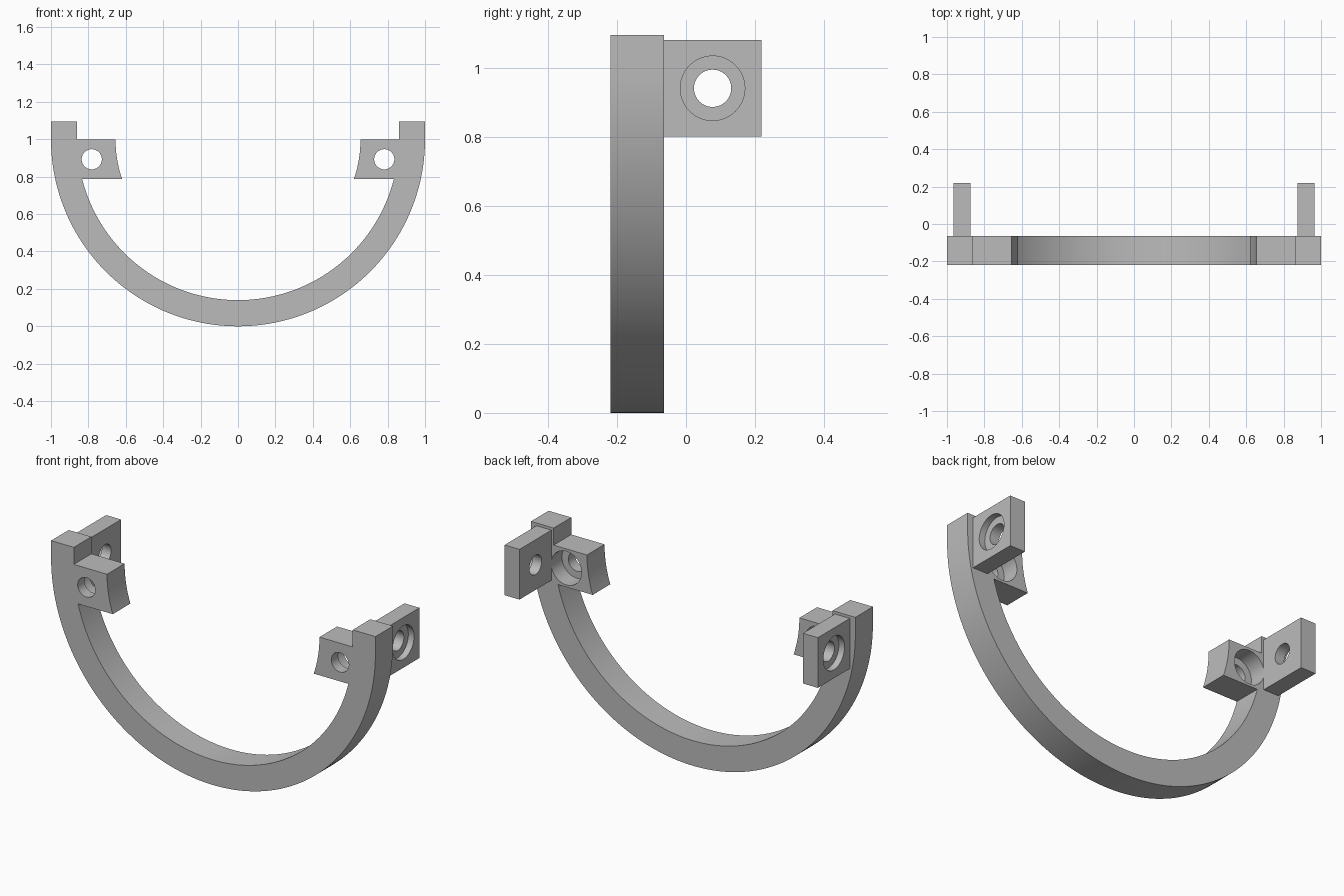
import bpy, bmesh
from math import sin, cos, asin, pi, radians
from mathutils import Matrix, Vector

cube = bpy.data.objects.get("Cube")
if cube:
    bpy.data.objects.remove(cube, do_unlink=True)

grey = bpy.data.materials.new("light grey")
grey.use_nodes = True
COLOR = (0.5, 0.5, 0.5, 1)
grey.diffuse_color = COLOR
grey.node_tree.nodes["Principled BSDF"].inputs["Base Color"].default_value = COLOR

FRONT, BACK = -0.218, -0.063      # depth of the half ring
CENTRE_Z, TOP = 1.0, 1.095
R_OUT, R_IN, R_LUG = 1.0, 0.86, 0.655
LUG_DROP = 0.213                  # lug height below the ring centre
HOLE, BORE = 0.054, 0.0935


def make_object(name, bm):
    bmesh.ops.recalc_face_normals(bm, faces=bm.faces)
    mesh = bpy.data.meshes.new(name)
    bm.to_mesh(mesh)
    bm.free()
    mesh.materials.append(grey)
    obj = bpy.data.objects.new(name, mesh)
    bpy.context.collection.objects.link(obj)
    return obj


def arc(radius, start, end, steps):
    """Points below the ring centre; angles run down from the +x axis."""
    angles = [start + (end - start) * i / steps for i in range(steps + 1)]
    return [(radius * cos(a), CENTRE_Z - radius * sin(a)) for a in angles]


def drill(target, centre, axis, radius, length):
    """Cut a round hole centred on a point, along the given axis."""
    bm = bmesh.new()
    turn = Vector((0, 0, 1)).rotation_difference(Vector(axis)).to_matrix().to_4x4()
    bmesh.ops.create_cone(bm, cap_ends=True, segments=48, radius1=radius,
                          radius2=radius, depth=length,
                          matrix=Matrix.Translation(centre) @ turn)
    cutter = make_object("hole_cutter", bm)
    mod = target.modifiers.new("hole", 'BOOLEAN')
    mod.operation, mod.solver, mod.object = 'DIFFERENCE', 'EXACT', cutter
    bpy.context.view_layer.objects.active = target
    bpy.ops.object.modifier_apply(modifier=mod.name)
    bpy.data.objects.remove(cutter, do_unlink=True)


def shade(obj):
    bpy.ops.object.select_all(action='DESELECT')
    obj.select_set(True)
    bpy.context.view_layer.objects.active = obj
    bpy.ops.object.shade_smooth_by_angle(angle=radians(30))


# Half ring with end posts and inner lugs, extruded from one outline
half = arc(R_OUT, pi / 2, 0, 48) + [(R_OUT, TOP), (R_IN, TOP), (R_IN, CENTRE_Z)]
half += arc(R_LUG, 0, asin(LUG_DROP / R_LUG), 10)
half += arc(R_IN, asin(LUG_DROP / R_IN), pi / 2, 40)
outline = half + [(-x, z) for x, z in half[-2:0:-1]]
bm = bmesh.new()
face = bm.faces.new([bm.verts.new((x, FRONT, z)) for x, z in outline])
new = bmesh.ops.extrude_face_region(bm, geom=[face])["geom"]
bmesh.ops.translate(bm, vec=(0, BACK - FRONT, 0),
                    verts=[v for v in new if isinstance(v, bmesh.types.BMVert)])
ring = make_object("half_ring", bm)

# Lug screw holes, counterbored from the back
for side in (-1, 1):
    x, z = side * 0.782, 0.893
    drill(ring, (x, (FRONT + BACK) / 2, z), (0, 1, 0), HOLE, 0.4)
    drill(ring, (x, BACK, z), (0, 1, 0), BORE, 0.19)
shade(ring)

# Rear ears, counterbored from the outer side
for side, label in ((-1, "right"), (1, "left")):
    bm = bmesh.new()
    bmesh.ops.create_cube(bm, size=1, matrix=Matrix.Translation((side * 0.92, 0.0775, 0.94))
                          @ Matrix.Diagonal((0.092, 0.281, 0.28, 1)))
    ear = make_object(label + "_ear", bm)
    drill(ear, (side * 0.92, 0.077, 0.94), (1, 0, 0), HOLE, 0.4)
    drill(ear, (side * 0.966, 0.077, 0.94), (1, 0, 0), BORE, 0.07)
    shade(ear)
